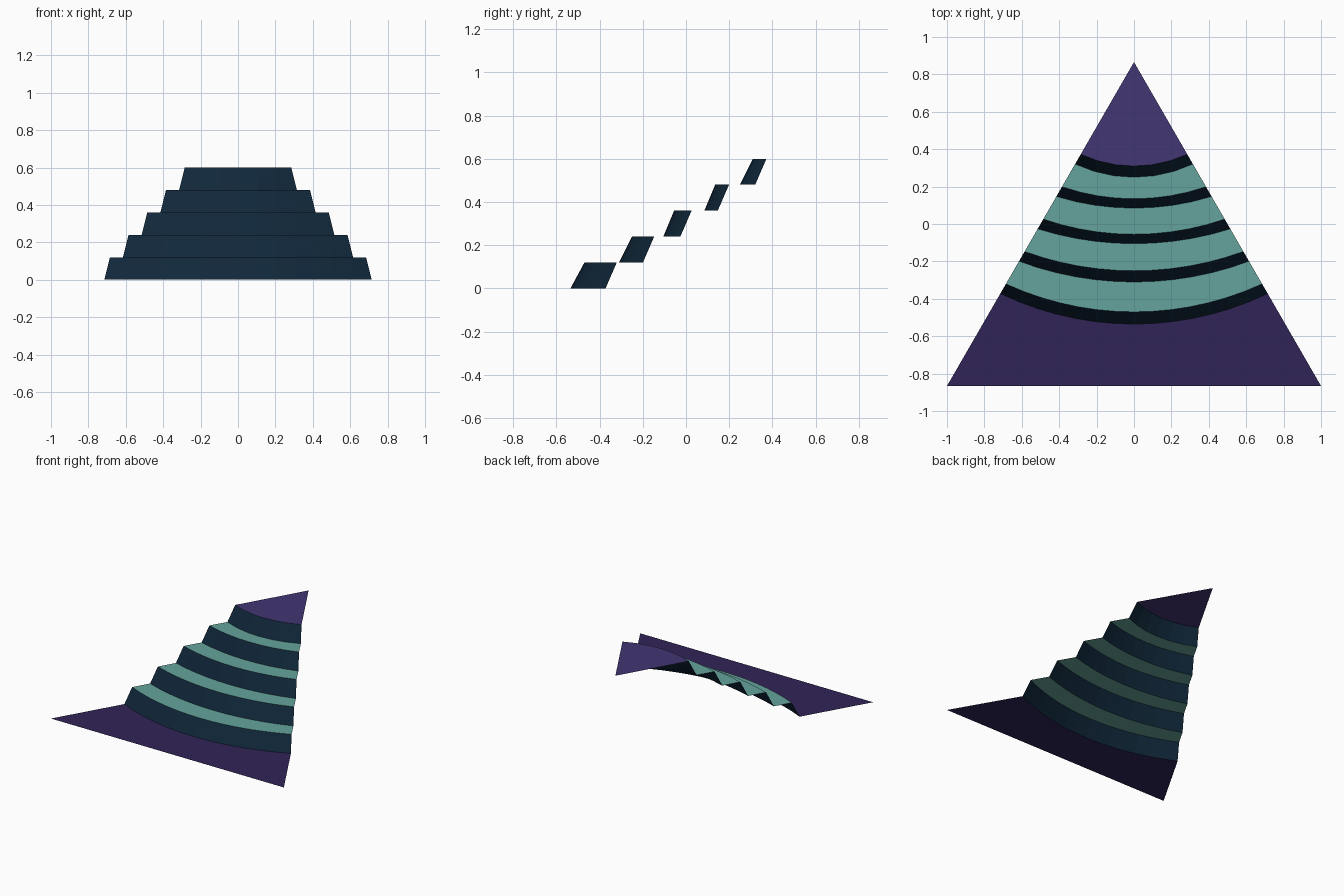
import bpy
import bmesh
import math

cube = bpy.data.objects.get("Cube")
if cube:
    bpy.data.objects.remove(cube, do_unlink=True)

APEX_Y = 0.866
STEP = 0.12


def make_material(name, rgb):
    # 8-bit display values converted to linear
    lin = [((c / 255 + 0.055) / 1.055) ** 2.4 for c in rgb]
    mat = bpy.data.materials.new(name)
    mat.use_nodes = True
    mat.diffuse_color = (*lin, 1)
    bsdf = mat.node_tree.nodes["Principled BSDF"]
    bsdf.inputs["Base Color"].default_value = (*lin, 1)
    bsdf.inputs["Roughness"].default_value = 0.9
    return mat


navy = make_material("navy riser", (16, 39, 58))
teal = make_material("teal tread", (101, 164, 156))
dark_purple = make_material("dark purple ground", (48, 36, 87))
purple = make_material("purple summit", (67, 54, 116))


def arc(edge_r, mid_r, z, sides):
    """Contour around the apex, from left side to right side of the wedge."""
    points = []
    for i in range(sides + 1):
        t = 2 * i / sides - 1
        a = t * math.pi / 6
        r = mid_r + (edge_r - mid_r) * t * t
        points.append((r * math.sin(a), APEX_Y - r * math.cos(a), z))
    return points


def make_part(name, faces, mat):
    bm = bmesh.new()
    for face in faces:
        bm.faces.new([bm.verts.new(p) for p in face])
    bmesh.ops.remove_doubles(bm, verts=bm.verts, dist=1e-5)
    mesh = bpy.data.meshes.new(name)
    bm.to_mesh(mesh)
    bm.free()
    mesh.materials.append(mat)
    obj = bpy.data.objects.new(name, mesh)
    bpy.context.collection.objects.link(obj)


# Mid-line radii of each riser's foot and top, lowest first
mid_radii = [(1.401, 1.336), (1.176, 1.116), (0.971, 0.921),
             (0.781, 0.731), (0.616, 0.556)]

# Sloped risers
contours = []
for k, (foot_mid, top_mid) in enumerate(mid_radii):
    edge = 1.4 - 0.2 * k
    sides = 14 - 2 * k
    foot = arc(edge + 0.03, foot_mid, k * STEP, sides)
    top = arc(edge - 0.03, top_mid, (k + 1) * STEP, sides)
    contours.append((foot, top))
    quads = [(foot[i], foot[i + 1], top[i + 1], top[i]) for i in range(sides)]
    make_part(f"riser_{k + 1}", quads, navy)

# Flat treads between neighbouring risers
for k in range(len(contours) - 1):
    outer, inner = contours[k][1], contours[k + 1][0]
    make_part(f"tread_{k + 1}", [outer + inner[::-1]], teal)

# Ground plate in front and summit plate at the apex
corners = [(-1, -APEX_Y, 0), (1, -APEX_Y, 0)]
make_part("ground_plate", [corners + contours[0][0][::-1]], dark_purple)
make_part("summit_plate", [contours[-1][1] + [(0, APEX_Y, 5 * STEP)]], purple)
